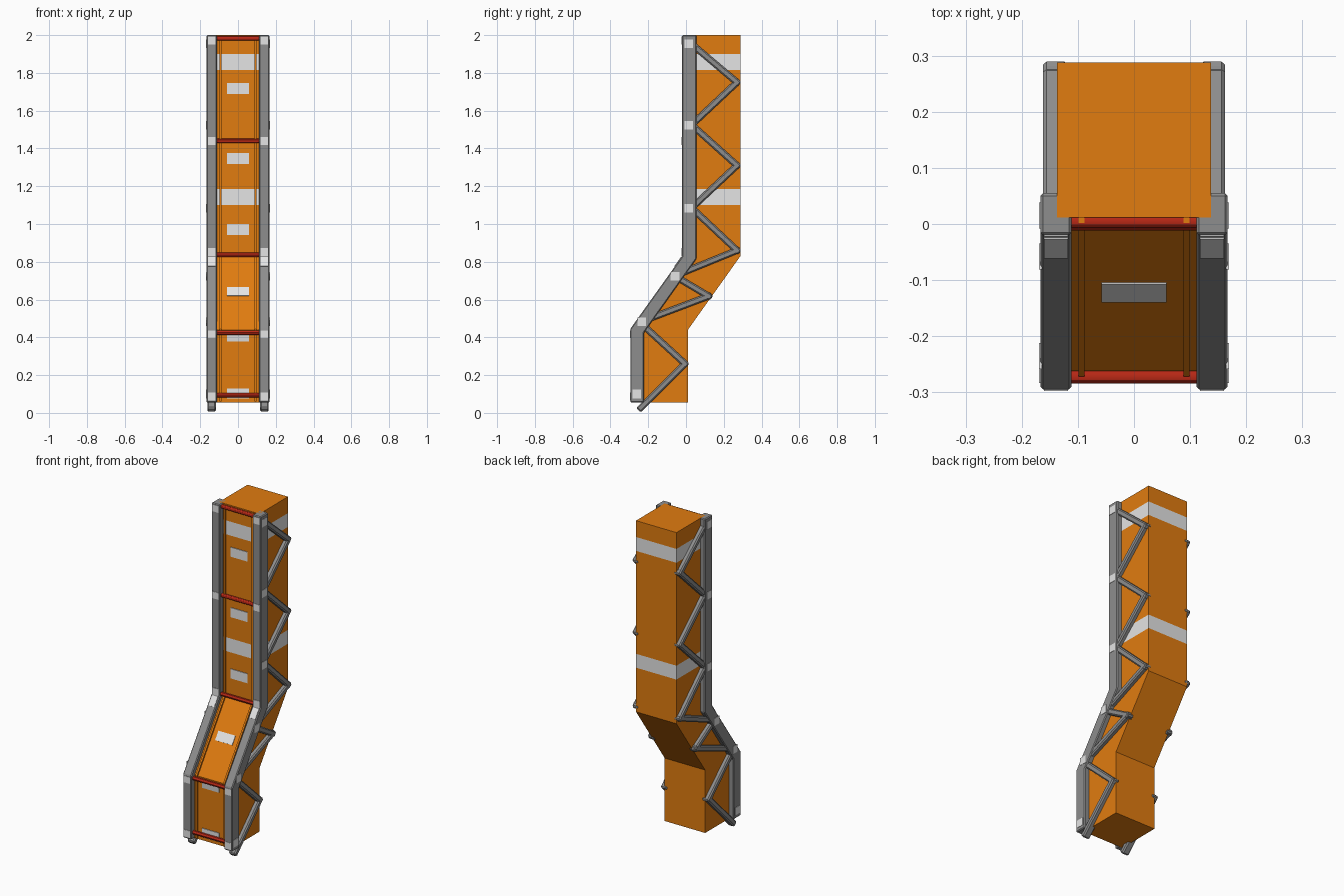
import bpy, bmesh, math
from mathutils import Vector, Matrix

if "Cube" in bpy.data.objects:
    bpy.data.objects.remove(bpy.data.objects["Cube"])


def material(name, rgb):
    m = bpy.data.materials.new(name)
    m.diffuse_color = (*rgb, 1)
    m.use_nodes = True
    m.node_tree.nodes["Principled BSDF"].inputs["Base Color"].default_value = m.diffuse_color
    return m


ORANGE = material("orange", (0.75, 0.20, 0.005))
GREY = material("steel grey", (0.27, 0.27, 0.27))
RED = material("red", (0.50, 0.022, 0.008))
WHITE = material("white", (0.78, 0.78, 0.78))


def finish(bm, name, mats, bevel=0):
    bmesh.ops.recalc_face_normals(bm, faces=bm.faces)
    me = bpy.data.meshes.new(name)
    bm.to_mesh(me)
    bm.free()
    for m in mats:
        me.materials.append(m)
    ob = bpy.data.objects.new(name, me)
    bpy.context.collection.objects.link(ob)
    if bevel:
        b = ob.modifiers.new("bevel", 'BEVEL')
        b.width = bevel
        b.segments = 1
    return ob


def extruded(profile, x0, x1):
    """Side profile (y, z) extruded along x."""
    bm = bmesh.new()
    f = bm.faces.new([bm.verts.new((x0, y, z)) for y, z in profile])
    r = bmesh.ops.extrude_face_region(bm, geom=[f])
    vs = [v for v in r["geom"] if isinstance(v, bmesh.types.BMVert)]
    bmesh.ops.translate(bm, verts=vs, vec=(x1 - x0, 0, 0))
    return bm


def box(name, centre, size, mat, tilt=0, bevel=0):
    bm = bmesh.new()
    bmesh.ops.create_cube(bm, size=1, matrix=Matrix.Translation(centre)
                          @ Matrix.Rotation(tilt, 4, 'X')
                          @ Matrix.Diagonal((*size, 1)))
    return finish(bm, name, [mat], bevel)


# Bent body with painted bands
bm = extruded([(-0.262, 0.055), (-0.262, 0.44), (0.012, 0.83), (0.012, 2.0),
               (0.288, 2.0), (0.288, 0.83), (0.01, 0.44), (0.01, 0.055)], -0.137, 0.137)
bands = [(1.10, 1.185), (1.815, 1.90)]
for z in [h for b in bands for h in b]:
    bmesh.ops.bisect_plane(bm, geom=bm.verts[:] + bm.edges[:] + bm.faces[:],
                           plane_co=(0, 0, z), plane_no=(0, 0, 1))
for f in bm.faces:
    zs = [v.co.z for v in f.verts]
    if any(min(zs) > a - 1e-4 and max(zs) < b + 1e-4 for a, b in bands):
        f.material_index = 1
finish(bm, "body", [ORANGE, WHITE])

# Zigzag nodes (y, z) of the side bracing
nodes = [(0.015, 1.965), (0.27, 1.75), (0.03, 1.525), (0.27, 1.31), (0.03, 1.085),
         (0.27, 0.86), (-0.06, 0.725), (0.12, 0.618), (-0.245, 0.48), (-0.005, 0.26),
         (-0.24, 0.026)]
slope = math.atan2(0.275, 0.39)

for side, s in (("right", 1), ("left", -1)):
    # Thick bent rail
    bm = extruded([(-0.295, 0.055), (-0.295, 0.445), (-0.02, 0.83), (-0.02, 2.0),
                   (0.055, 2.0), (0.055, 0.815), (-0.222, 0.425), (-0.222, 0.055)],
                  s * 0.111, s * 0.167)
    finish(bm, side + "_rail", [GREY], 0.005)

    # Thin guide rib on the front of the body
    bm = extruded([(-0.272, 0.06), (-0.272, 0.443), (0.002, 0.833), (0.002, 1.995),
                   (0.02, 1.995), (0.02, 0.825), (-0.25, 0.435), (-0.25, 0.06)],
                  s * 0.088, s * 0.099)
    finish(bm, side + "_guide_rib", [ORANGE])

    # Diagonal braces
    for i, (a, b) in enumerate(zip(nodes, nodes[1:])):
        a, b = Vector((s * 0.14, *a)), Vector((s * 0.14, *b))
        d = b - a
        box(f"{side}_brace_{i}", (a + b) / 2, (0.045, 0.034, d.length + 0.034), GREY,
            math.atan2(-d.y, d.z), 0.007)

    # White joint plates on the outer side of the rail
    for y, z in [(0.015, 1.955), (0.015, 1.523), (0.015, 1.083), (-0.058, 0.724),
                 (-0.235, 0.483), (-0.26, 0.10)]:
        box(side + "_side_plate", (s * 0.1665, y, z), (0.005, 0.046, 0.046), WHITE)

    # White joint plates on the front of the rail
    for y, z, h, t in [(-0.02, 1.972, 0.042, 0), (-0.02, 1.44, 0.042, 0),
                       (-0.02, 0.851, 0.042, 0), (-0.042, 0.80, 0.06, -slope),
                       (-0.295, 0.417, 0.04, 0), (-0.295, 0.087, 0.042, 0)]:
        box(side + "_front_plate", (s * 0.139, y, z), (0.042, 0.005, h), WHITE, t)

# Red rungs
for i, (y, z) in enumerate([(0.005, 1.983), (0.005, 1.44), (0.0, 0.837),
                            (-0.272, 0.425), (-0.272, 0.094)]):
    bm = bmesh.new()
    bmesh.ops.create_cone(bm, segments=12, radius1=0.012, radius2=0.012, depth=0.224,
                          cap_ends=True, matrix=Matrix.Translation((0, y, z))
                          @ Matrix.Rotation(math.pi / 2, 4, 'Y'))
    rung = finish(bm, f"rung_{i}", [RED])
    bpy.context.view_layer.objects.active = rung
    rung.select_set(True)
    bpy.ops.object.shade_smooth_by_angle()
    rung.select_set(False)

# White marker plates down the middle of the front
for i, (y, z, h, t) in enumerate([(0.011, 1.717, 0.058, 0), (0.011, 1.347, 0.058, 0),
                                  (0.011, 0.972, 0.058, 0), (-0.121, 0.642, 0.056, -slope),
                                  (-0.264, 0.395, 0.036, 0.12), (-0.263, 0.103, 0.054, 0)]):
    box(f"marker_plate_{i}", (0, y, z), (0.115, 0.006, h), WHITE, t)
